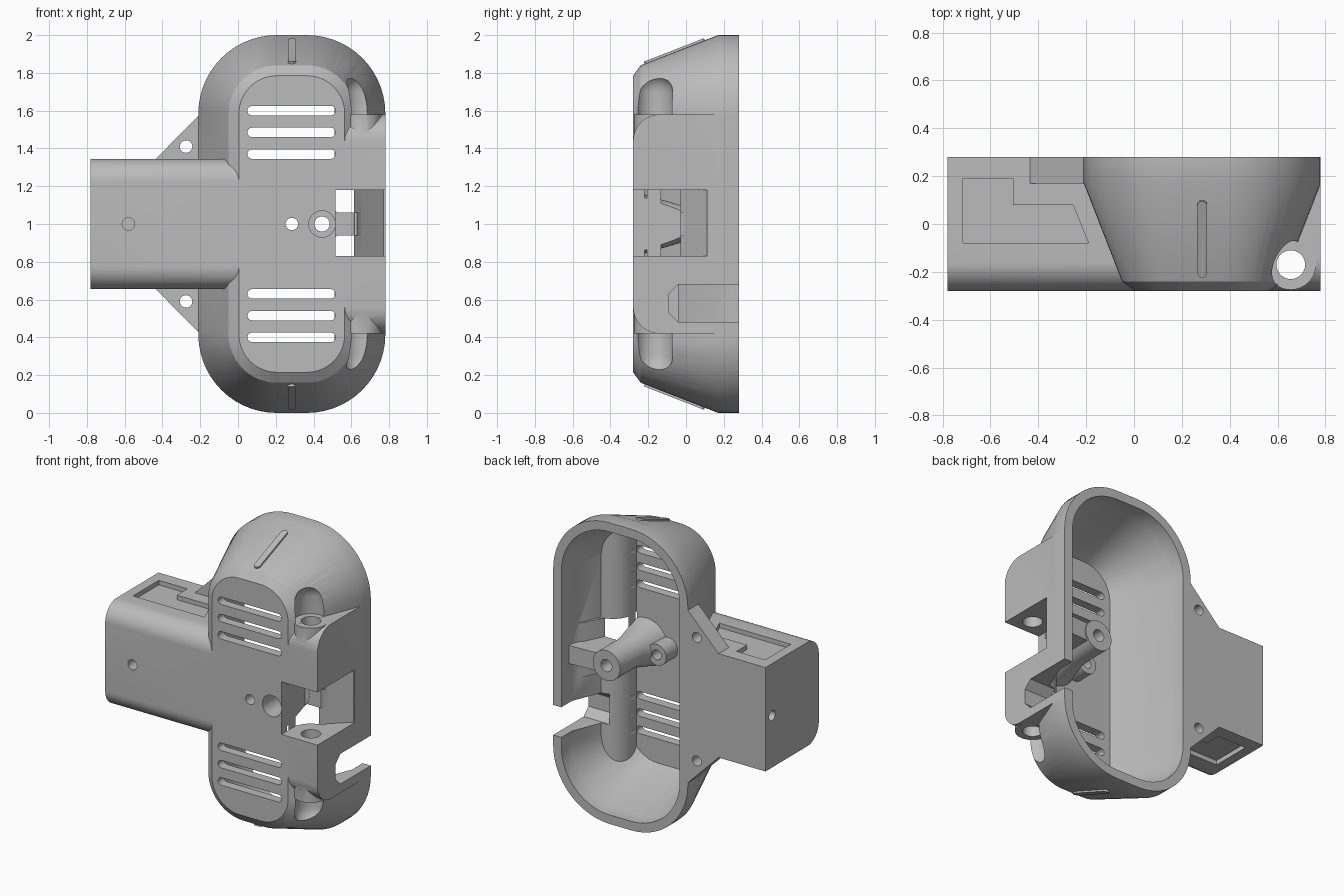
import bpy, bmesh, math
from mathutils import Vector, Matrix

if "Cube" in bpy.data.objects:
    bpy.data.objects.remove(bpy.data.objects["Cube"])

grey = bpy.data.materials.new("plain_grey")
grey.diffuse_color = (0.5, 0.5, 0.5, 1)
grey.use_nodes = True
grey.node_tree.nodes["Principled BSDF"].inputs["Base Color"].default_value = grey.diffuse_color


def make(name, bm):
    bmesh.ops.recalc_face_normals(bm, faces=bm.faces)
    me = bpy.data.meshes.new(name)
    bm.to_mesh(me)
    bm.free()
    ob = bpy.data.objects.new(name, me)
    bpy.context.collection.objects.link(ob)
    return ob


def loft(name, rings):
    """Closed skin through rings of equal point count."""
    bm = bmesh.new()
    vs = [[bm.verts.new(p) for p in r] for r in rings]
    n = len(vs[0])
    for a, b in zip(vs, vs[1:]):
        for i in range(n):
            j = (i + 1) % n
            bm.faces.new((a[i], a[j], b[j], b[i]))
    bm.faces.new(vs[0])
    bm.faces.new(vs[-1])
    return make(name, bm)


def place(axis, u, v, w):
    return {"x": (w, u, v), "y": (u, w, v), "z": (u, v, w)}[axis]


def prism(name, pts, axis, lo, hi):
    return loft(name, [[place(axis, u, v, w) for u, v in pts] for w in (lo, hi)])


def circle(u, v, r, n=48):
    return [(u + r * math.cos(math.tau * i / n), v + r * math.sin(math.tau * i / n)) for i in range(n)]


def rod(name, u, v, axis, stations):
    """Round bar through (position, radius) stations."""
    return loft(name, [[place(axis, a, b, w) for a, b in circle(u, v, r)] for w, r in stations])


def rounded(cu, cv, hu, hv, r, n=14):
    """Rounded rectangle: core half sizes hu, hv grown by r."""
    pts = []
    for k, (su, sv) in enumerate(((1, 1), (-1, 1), (-1, -1), (1, -1))):
        for i in range(n + 1):
            a = math.pi / 2 * (k + i / n)
            pts.append((cu + su * hu + r * math.cos(a), cv + sv * hv + r * math.sin(a)))
    return pts


def pod(name, stations):
    return loft(name, [[(u, y, v) for u, v in rounded(0.285, 1, 0.08, 0.585, r)] for y, r in stations])


def combine(ob, other, op):
    m = ob.modifiers.new("cut", "BOOLEAN")
    m.operation, m.object, m.solver = op, other, "EXACT"
    bpy.context.view_layer.update()
    me = bpy.data.meshes.new_from_object(ob.evaluated_get(bpy.context.evaluated_depsgraph_get()))
    ob.modifiers.clear()
    ob.data = me
    bpy.data.objects.remove(other)


def add(other):
    combine(body, other, "UNION")


def cut(other):
    combine(body, other, "DIFFERENCE")


def flip(pts, s):
    """Mirror the second coordinate about mid height."""
    return [(u, 1 + s * (v - 1)) for u, v in pts]


def span(s, lo, hi):
    return sorted((1 + s * (lo - 1), 1 + s * (hi - 1)))


OUTER = [(-0.28, 0.2), (-0.24, 0.255), (0.17, 0.415), (0.28, 0.415)]
TX, TY = 0.655, -0.17          # axis of the vertical pivot bore
SIDES = (1, -1)

# Tapered pod
body = pod("housing", OUTER)

# Side block with rounded front corners
arc = [(-0.14 - 0.14 * math.sin(math.pi / 2 * i / 12), 1.44 + 0.14 * math.cos(math.pi / 2 * i / 12)) for i in range(13)]
profile = [(0.2, 1.58)] + arc
add(prism("side_block", profile + flip(profile, -1)[::-1], "x", 0.4, 0.78))

# Arm with rounded front edges
arc = [(-0.16 - 0.12 * math.sin(math.pi / 2 * i / 12), 1.225 + 0.12 * math.cos(math.pi / 2 * i / 12)) for i in range(13)]
profile = [(0.28, 1.345)] + arc
add(prism("arm", profile + flip(profile, -1)[::-1], "x", -0.78, 0.06))

for s in SIDES:
    # Triangular screw flange and pivot collar
    add(prism("flange", flip([(-0.44, 1.34), (-0.205, 1.578), (-0.15, 1.578), (-0.15, 1.3), (-0.44, 1.3)], s), "y", 0.17, 0.28))
    add(rod("collar", TX, TY, "z", [(w, 0.105) for w in span(s, 1.3, 1.58)]))

# Hollow, open at the back
cut(pod("cavity", [(-0.22, 0.2), (0.17, 0.355), (0.3, 0.355)]))

for s in SIDES:
    # Inner tube wall, trimmed to the pod, then the outer access groove
    tube = rod("tube_wall", TX, TY, "z", [(w, 0.145) for w in span(s, 1.1, 1.84)])
    combine(tube, pod("trim", OUTER), "INTERSECT")
    add(tube)
    dome = [(1.581, 0.1), (1.70, 0.1)]
    dome += [(1.70 + 0.1 * math.sin(a), 0.1 * math.cos(a)) for a in (0.3, 0.6, 0.9, 1.2, 1.45)]
    cut(rod("groove", TX, TY, "z", [(1 + s * (w - 1), r) for w, r in dome]))

# Screw bosses behind the front wall
add(rod("main_boss", 0.445, 1, "y", [(-0.25, 0.165), (-0.03, 0.1), (0.2, 0.1)]))
add(rod("small_boss", 0.285, 1, "y", [(-0.25, 0.07), (-0.1, 0.07)]))

# Side window
cut(prism("window", [(0.515, -0.3), (0.85, -0.3), (0.85, 0.11), (0.77, 0.11), (0.615, -0.03), (0.515, -0.03)], "z", 0.83, 1.18))
add(prism("window_lip", [(0.615, -0.0295), (0.768, 0.109), (0.74, 0.16), (0.68, 0.1)], "z", 0.825, 1.185))
add(prism("web", [(0.5, -0.029), (0.63, -0.029), (0.73, 0.12), (0.73, 0.2), (0.5, 0.19)], "z", 0.94, 1.06))

# Screw holes
cut(rod("counterbore", 0.445, 1, "y", [(-0.3, 0.07), (-0.07, 0.07)]))
cut(rod("main_hole", 0.445, 1, "y", [(-0.3, 0.04), (0.3, 0.04)]))
cut(rod("small_hole", 0.285, 1, "y", [(-0.3, 0.033), (0, 0.033)]))
cut(rod("arm_front_hole", -0.58, 1, "y", [(-0.3, 0.033), (0.05, 0.033)]))
cut(rod("arm_end_hole", 0.21, 1, "x", [(-0.8, 0.033), (-0.5, 0.033)]))

pocket = [(-0.715, 0.19), (-0.505, 0.19), (-0.505, 0.08), (-0.255, 0.08), (-0.19, -0.08), (-0.715, -0.08)]
for s in SIDES:
    cut(rod("pivot_bore", TX, TY, "z", [(w, 0.06) for w in span(s, 1.1, 1.6)]))
    cut(rod("flange_hole", -0.275, 1 + s * 0.41, "y", [(0.1, 0.033), (0.3, 0.033)]))
    cut(prism("arm_pocket", pocket, "z", *span(s, 1.315, 1.4)))
    # Vent slots
    for z in (1.37, 1.485, 1.6):
        cut(prism("vent", rounded(0.283, 1 + s * (z - 1), 0.208, 0, 0.025, 6), "y", -0.3, -0.15))

# Cable notch in the lower right wall
cut(prism("cable_notch", [(0.3, 0.48), (-0.04, 0.48), (-0.09, 0.53), (-0.09, 0.63), (-0.04, 0.68), (0.3, 0.68)], "x", 0.59, 0.85))

# Raised alignment ribs on both sloping ends
parts = [body]
tilt = math.atan2(0.16, 0.41)
for s, name in ((1, "top_rib"), (-1, "bottom_rib")):
    rib = prism(name, rounded(0, 0, 0, 0.15, 0.021, 8), "z", -0.02, 0.012)
    rib.data.transform(Matrix.Translation((0.285, -0.06, 1.91)) @ Matrix.Rotation(tilt, 4, "X"))
    if s < 0:
        rib.data.transform(Matrix.Translation((0, 0, 2)) @ Matrix.Scale(-1, 4, Vector((0, 0, 1))))
        rib.data.flip_normals()
    parts.append(rib)

for ob in parts:
    ob.data.materials.clear()
    ob.data.materials.append(grey)
    bpy.ops.object.select_all(action="DESELECT")
    ob.select_set(True)
    bpy.context.view_layer.objects.active = ob
    bpy.ops.object.shade_smooth_by_angle(angle=math.radians(25))
